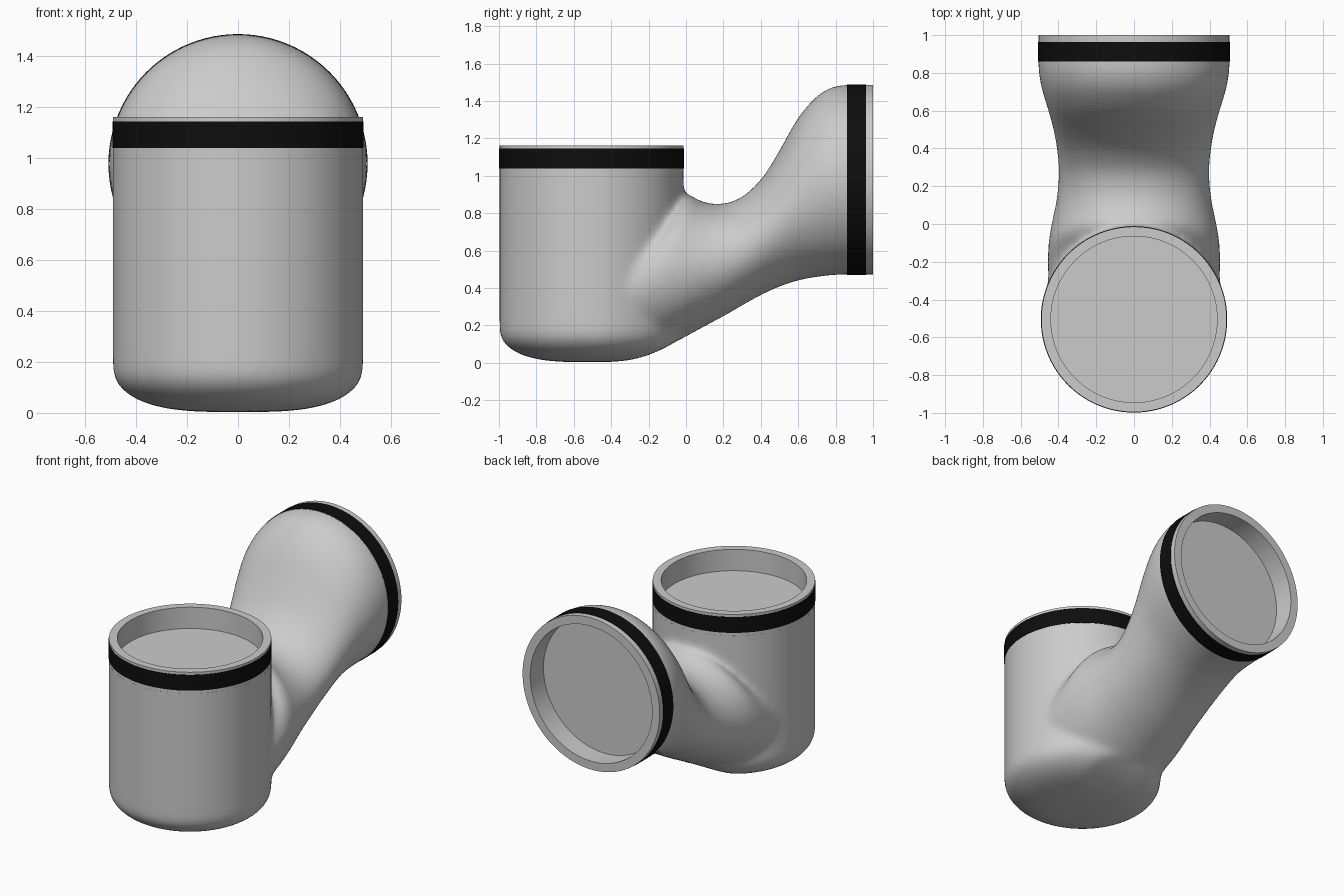
import bpy, bmesh, math
from mathutils import Matrix, Vector

if "Cube" in bpy.data.objects:
    bpy.data.objects.remove(bpy.data.objects["Cube"])

SEG = 96
CUP_AT = Matrix.Translation((0, -0.505, 0))
OUT_AT = Matrix.Translation((0, 0, 0.979)) @ Matrix.Rotation(-math.pi / 2, 4, 'X')


def rings_to_mesh(bm, rings, closed=False):
    """Skin rings of points; cap the ends, or join last to first."""
    vs = [[bm.verts.new(p) for p in r] for r in rings]
    n = len(vs[0])
    pairs = list(zip(vs, vs[1:])) + ([(vs[-1], vs[0])] if closed else [])
    for a, b in pairs:
        for i in range(n):
            j = (i + 1) % n
            bm.faces.new((a[i], a[j], b[j], b[i]))
    if not closed:
        bm.faces.new(vs[0][::-1])
        bm.faces.new(vs[-1])


def circle(r, z):
    return [Vector((r * math.cos(2 * math.pi * i / SEG), r * math.sin(2 * math.pi * i / SEG), z))
            for i in range(SEG)]


def finish(name, bm):
    bmesh.ops.recalc_face_normals(bm, faces=bm.faces)
    me = bpy.data.meshes.new(name)
    bm.to_mesh(me)
    bm.free()
    ob = bpy.data.objects.new(name, me)
    bpy.context.collection.objects.link(ob)
    return ob


def smooth(ob, deg=35):
    bpy.ops.object.select_all(action='DESELECT')
    ob.select_set(True)
    bpy.context.view_layer.objects.active = ob
    bpy.ops.object.shade_smooth_by_angle(angle=math.radians(deg))


def ring(name, r_in, r_out, z0, z1, matrix):
    bm = bmesh.new()
    rings_to_mesh(bm, [circle(r_in, z0), circle(r_out, z0), circle(r_out, z1), circle(r_in, z1)], True)
    bm.transform(matrix)
    ob = finish(name, bm)
    smooth(ob)
    return ob


def cutter(name, r, z0, z1, matrix):
    bm = bmesh.new()
    rings_to_mesh(bm, [circle(r, z0), circle(r, z1)])
    bm.transform(matrix)
    ob = finish(name, bm)
    ob.hide_render = True
    return ob


body = bmesh.new()

# Upright cup with a softly rounded bottom that rises towards the back
R = 0.492
rings = []
for k in range(1, 25):
    a = k / 24 * math.pi / 2
    s = math.sin(a)
    r = R * s
    z = 0.17 * (1 - (1 - s ** 3.2) ** (1 / 2.0)) + 0.003
    rings.append([CUP_AT @ p for p in circle(r, z)])
for z in (0.3, 0.6, 0.9, 1.15):
    rings.append([CUP_AT @ p for p in circle(R, z)])
for rg in rings:
    for p in rg:
        if p.y > -0.4 and p.z < 0.29:
            p.z = max(p.z, 0.9 * (p.y + 0.4) ** 2 + 0.006)
rings_to_mesh(body, rings)

# Outlet pipe: upper y, z, lower y, z and half width of each section
S = [(-0.30, 0.75, -0.60, 0.02, 0.44), (-0.10, 0.82, -0.45, 0.008, 0.455),
     (0.00, 0.90, -0.25, 0.032, 0.455), (0.07, 0.868, -0.08, 0.10, 0.437),
     (0.16, 0.848, 0.10, 0.195, 0.410), (0.26, 0.866, 0.22, 0.260, 0.40),
     (0.34, 0.918, 0.32, 0.318, 0.402), (0.42, 1.005, 0.42, 0.372, 0.413),
     (0.50, 1.135, 0.52, 0.415, 0.430), (0.60, 1.310, 0.62, 0.445, 0.457),
     (0.70, 1.425, 0.72, 0.462, 0.487), (0.78, 1.472, 0.80, 0.470, 0.502),
     (0.86, 1.486, 0.86, 0.472, 0.507), (1.10, 1.486, 1.10, 0.472, 0.507)]


def catmull(a, b, c, d, t):
    return [0.5 * (2 * q + (r - p) * t + (2 * p - 5 * q + 4 * r - s) * t * t
                   + (3 * q - p - 3 * r + s) * t ** 3) for p, q, r, s in zip(a, b, c, d)]


secs = []
for i in range(len(S) - 1):
    for t in (0, 0.25, 0.5, 0.75):
        secs.append(catmull(S[max(i - 1, 0)], S[i], S[i + 1], S[min(i + 2, len(S) - 1)], t))
secs.append(S[-1])
rings = []
for yu, zu, yl, zl, w in secs:
    mid = Vector((0, (yu + yl) / 2, (zu + zl) / 2))
    up = Vector((0, (yu - yl) / 2, (zu - zl) / 2))
    rings.append([mid + up * p.y + Vector((w * p.x, 0, 0)) for p in circle(1, 0)])
rings_to_mesh(body, rings)
elbow = finish("elbow_body", body)

# Blend cup and pipe into one skin, then trim both ends flat
m = elbow.modifiers.new("blend", 'REMESH')
m.mode = 'VOXEL'
m.voxel_size = 0.015
m = elbow.modifiers.new("soften", 'SMOOTH')
m.factor = 0.5
m.iterations = 30
cutters = [cutter("cup_cutter", 0.53, 1.02, 1.4, CUP_AT),
           cutter("outlet_cutter", 0.7, 0.86, 1.4, OUT_AT)]
for c in cutters:
    m = elbow.modifiers.new(c.name, 'BOOLEAN')
    m.operation = 'DIFFERENCE'
    m.solver = 'EXACT'
    m.object = c
bpy.context.view_layer.update()
dg = bpy.context.evaluated_depsgraph_get()
result = bpy.data.meshes.new_from_object(elbow.evaluated_get(dg))
elbow.modifiers.clear()
elbow.data = result
for c in cutters:
    bpy.data.objects.remove(c)
smooth(elbow)

# Open collars with black sealing bands
black = bpy.data.materials.new("black_rubber")
black.diffuse_color = (0.004, 0.004, 0.004, 1)
black.use_nodes = True
black.node_tree.nodes["Principled BSDF"].inputs["Base Color"].default_value = black.diffuse_color
ring("cup_collar", 0.44, 0.491, 1.015, 1.162, CUP_AT)
ring("outlet_collar", 0.45, 0.506, 0.855, 1.0, OUT_AT)
for ob in (ring("cup_band", 0.48, 0.4935, 1.04, 1.145, CUP_AT),
           ring("outlet_band", 0.49, 0.509, 0.86, 0.963, OUT_AT)):
    ob.data.materials.append(black)
